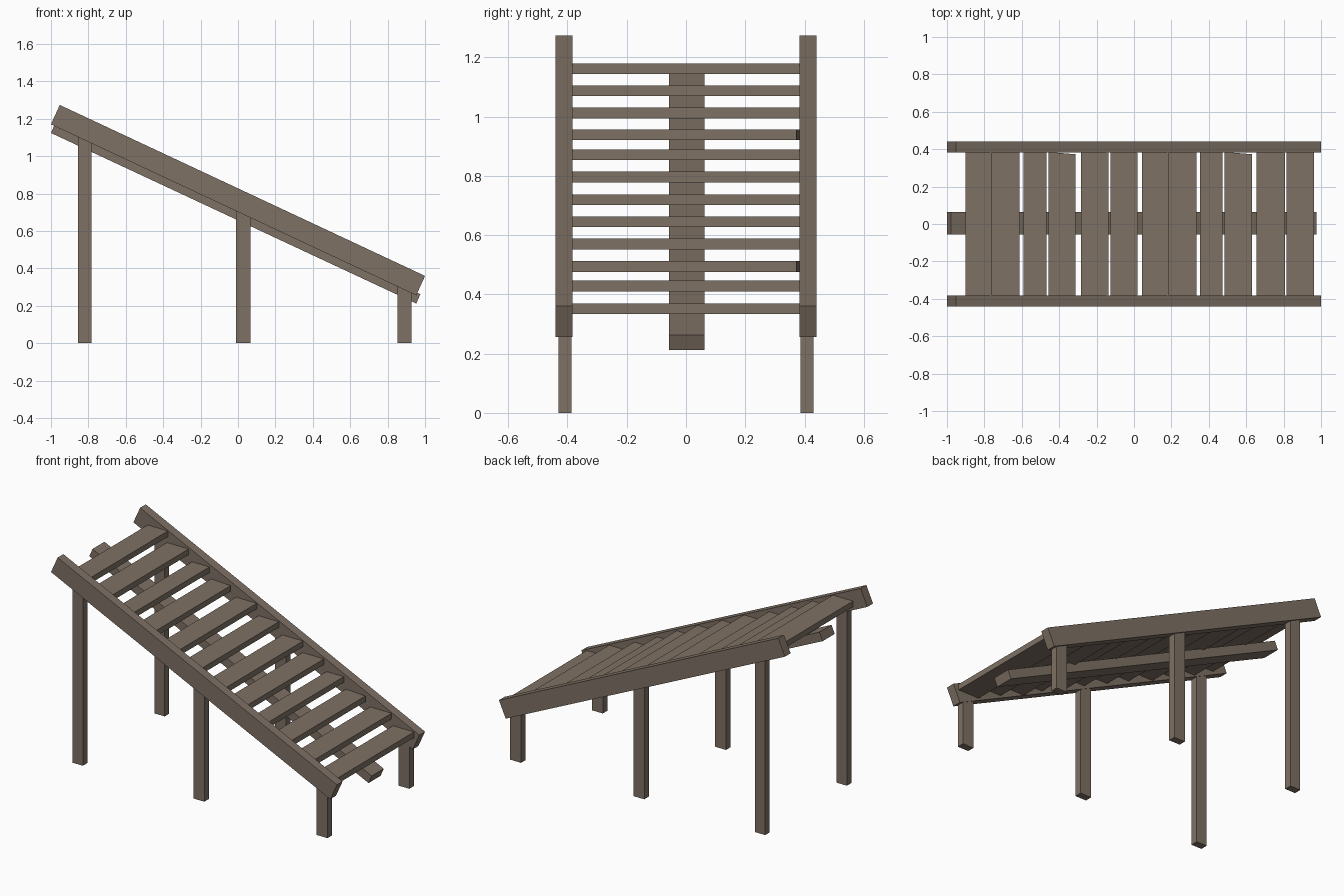
import bpy, bmesh

if "Cube" in bpy.data.objects:
    bpy.data.objects.remove(bpy.data.objects["Cube"])

wood = bpy.data.materials.new("weathered_brown_wood")
wood.diffuse_color = (0.21, 0.165, 0.128, 1)
wood.use_nodes = True
wood.node_tree.nodes["Principled BSDF"].inputs["Base Color"].default_value = wood.diffuse_color


def prism(name, profile, y0, y1):
    """Extrude an (x, z) profile from y0 to y1."""
    bm = bmesh.new()
    face = bm.faces.new([bm.verts.new((x, y0, z)) for x, z in profile])
    ext = bmesh.ops.extrude_face_region(bm, geom=[face])
    for v in ext["geom"]:
        if isinstance(v, bmesh.types.BMVert):
            v.co.y = y1
    bmesh.ops.recalc_face_normals(bm, faces=bm.faces)
    mesh = bpy.data.meshes.new(name)
    bm.to_mesh(mesh)
    bm.free()
    mesh.materials.append(wood)
    ob = bpy.data.objects.new(name, mesh)
    bpy.context.collection.objects.link(ob)
    return ob


def rail_bottom(x):
    return 1.17 - (x + 1.0) * 0.468


# Sloping side rails and their three pairs of legs
rail = [(-1.0, 1.17), (0.953, 0.256), (1.0, 0.36), (-0.953, 1.274)]
legs = {"tall": (-0.855, -0.783), "middle": (-0.01, 0.066), "short": (0.852, 0.928)}
for side, s in (("front", -1), ("back", 1)):
    prism(side + "_rail", rail, s * 0.383, s * 0.44)
    for size, (a, b) in legs.items():
        top = 0.02
        prism(f"{side}_{size}_leg",
              [(a, 0), (b, 0), (b, rail_bottom(b) + top), (a, rail_bottom(a) + top)],
              s * 0.386, s * 0.431)

# Central support beam below the treads
prism("centre_beam", [(-1.0, 1.124), (0.953, 0.212), (0.975, 0.263), (-0.978, 1.175)],
      -0.057, 0.063)

# Twelve treads: left x, right x, top z
treads = [(-0.9, -0.758, 1.18), (-0.765, -0.613, 1.105), (-0.59, -0.468, 1.03),
          (-0.457, -0.313, 0.957), (-0.283, -0.137, 0.889), (-0.125, 0.018, 0.814),
          (0.042, 0.187, 0.737), (0.183, 0.333, 0.663), (0.352, 0.472, 0.588),
          (0.485, 0.63, 0.512), (0.656, 0.806, 0.446), (0.816, 0.963, 0.37)]
for i, (a, b, z) in enumerate(treads):
    tread = prism(f"tread_{i + 1}", [(a, z - 0.036), (b, z - 0.036), (b, z), (a, z)],
                  -0.385, 0.385)
    # Two treads have a slightly skewed back end
    if i in (3, 9):
        for v in tread.data.vertices:
            if v.co.y > 0 and v.co.x > (a + b) / 2:
                v.co.y = 0.373
